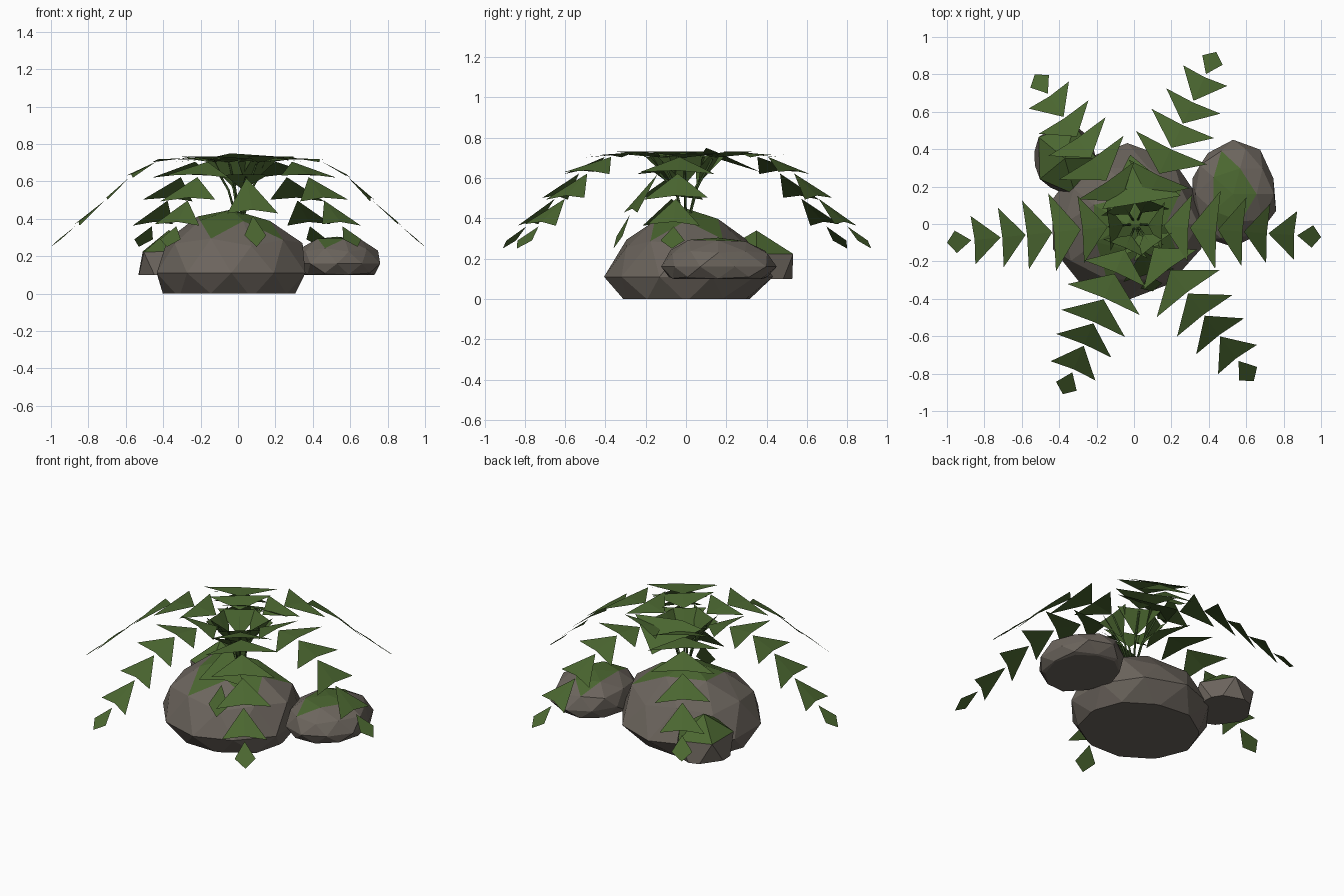
import bpy, bmesh, random
from mathutils import Vector

cube = bpy.data.objects.get("Cube")
if cube:
    bpy.data.objects.remove(cube, do_unlink=True)


def material(name, rgb):
    m = bpy.data.materials.new(name)
    m.use_nodes = True
    m.diffuse_color = (*rgb, 1)
    m.node_tree.nodes["Principled BSDF"].inputs["Base Color"].default_value = (*rgb, 1)
    return m


STONE = material("stone grey", (0.15, 0.13, 0.11))
LEAF = material("leaf green", (0.07, 0.135, 0.03))
STEM = material("stem green", (0.05, 0.10, 0.025))


def add_object(name, bm, mats):
    me = bpy.data.meshes.new(name)
    bm.to_mesh(me)
    bm.free()
    for m in mats:
        me.materials.append(m)
    ob = bpy.data.objects.new(name, me)
    bpy.context.collection.objects.link(ob)


# Rocks: chipped, flat-bottomed boulders with mossy upward faces
def rock(name, centre, size, up, down, floor, moss, seed, detail=2, taper=0.0):
    random.seed(seed)
    bm = bmesh.new()
    bmesh.ops.create_icosphere(bm, subdivisions=detail, radius=1)
    for v in bm.verts:
        v.co *= random.uniform(0.95, 1.05)
        v.co.x *= size[0]
        v.co.y *= size[1] * (1 - taper * abs(v.co.z))
        v.co.z *= up if v.co.z > 0 else down
        v.co += Vector(centre)
    geom = bm.verts[:] + bm.edges[:] + bm.faces[:]
    cut = bmesh.ops.bisect_plane(bm, geom=geom, plane_co=(0, 0, floor),
                                 plane_no=(0, 0, 1), clear_inner=True)
    rim = [e for e in cut["geom_cut"] if isinstance(e, bmesh.types.BMEdge)]
    bmesh.ops.contextual_create(bm, geom=rim)
    bmesh.ops.recalc_face_normals(bm, faces=bm.faces)
    for f in bm.faces:
        f.material_index = int(f.normal.z > moss)
    add_object(name, bm, [STONE, LEAF])


rock("main_rock", (-0.035, 0, 0.11), (0.405, 0.415), 0.34, 0.25, 0, 0.85, 3, taper=0.27)
rock("left_rock", (0.53, 0.16, 0.16), (0.235, 0.28), 0.15, 0.11, 0.1, 0.9, 5)
rock("back_rock", (-0.37, 0.35, 0.13), (0.19, 0.215), 0.21, 0.2, 0.1, 0.75, 8, detail=1)

# Fern arch as (distance from the crown, height)
ARCH = [(0.01, 0.38), (0.06, 0.56), (0.14, 0.70), (0.28, 0.725), (0.43, 0.71),
        (0.57, 0.63), (0.70, 0.505), (0.845, 0.375), (0.99, 0.25)]
SHORT_ARCH = [(0.01, 0.38), (0.05, 0.55), (0.13, 0.63), (0.26, 0.44), (0.35, 0.25)]
WIDTHS = [0.13, 0.18, 0.21, 0.185, 0.16, 0.13]
CROWN = Vector((0.01, 0, 0))


def frond(name, tip, arch, widths, twist):
    tip = Vector((*tip, 0)) - CROWN
    out = tip.normalized()
    side = Vector((-out.y, out.x, 0))
    stretch = tip.length / arch[-1][0]
    path = [CROWN + out * r * stretch + Vector((0, 0, z)) for r, z in arch]
    first = len(path) - len(widths) - 2
    bm = bmesh.new()
    # Arrow-shaped leaflets stacked point to base along the arch
    for i, w in enumerate(widths):
        a, b = path[first + i], path[first + i + 1]
        tilt = side + Vector((0, 0, twist * (-1) ** i))
        low = (b - a) * 0.06
        apex = bm.verts.new(a.lerp(b, 0.06))
        l = bm.verts.new(b + tilt * w + low)
        mid = bm.verts.new(b + Vector((0, 0, 0.008)))
        r = bm.verts.new(b - tilt * w + low)
        bm.faces.new((apex, mid, l))
        bm.faces.new((apex, r, mid))
    # Kite-shaped end leaflet
    a, b = path[-2], path[-1]
    wide = a.lerp(b, 0.68)
    kite = [a.lerp(b, 0.12), wide - side * 0.06, b, wide + side * 0.06]
    bm.faces.new([bm.verts.new(p) for p in kite])
    add_object(name + "_leaflets", bm, [LEAF])
    # Thin stem rising from the rock to the first leaflets
    cu = bpy.data.curves.new(name + "_stem", "CURVE")
    cu.dimensions = "3D"
    cu.bevel_depth = 0.006
    cu.bevel_resolution = 0
    sp = cu.splines.new("POLY")
    sp.points.add(2)
    for point, p in zip(sp.points, path):
        point.co = (p.x, p.y, p.z - 0.006, 1)
    cu.materials.append(STEM)
    bpy.context.collection.objects.link(bpy.data.objects.new(name + "_stem", cu))


TIPS = {"left": (1.0, -0.07), "back_left": (0.44, 0.92), "back_right": (-0.53, 0.8),
        "right": (-1.0, -0.1), "front_right": (-0.38, -0.91), "front_left": (0.64, -0.84)}
for name, tip in TIPS.items():
    frond(name + "_frond", tip, ARCH, WIDTHS, 0.03)
frond("young_front_frond", (0.1, -0.36), SHORT_ARCH, [0.12, 0.14], 0.0)

# Tilted leaf at the heart of the fern
bm = bmesh.new()
heart = [(-0.17, 0.08, 0.72), (-0.04, 0.1, 0.75), (0.25, 0.15, 0.73), (-0.02, 0.37, 0.63)]
bm.faces.new([bm.verts.new(p) for p in reversed(heart)])
add_object("heart_leaf", bm, [LEAF])
